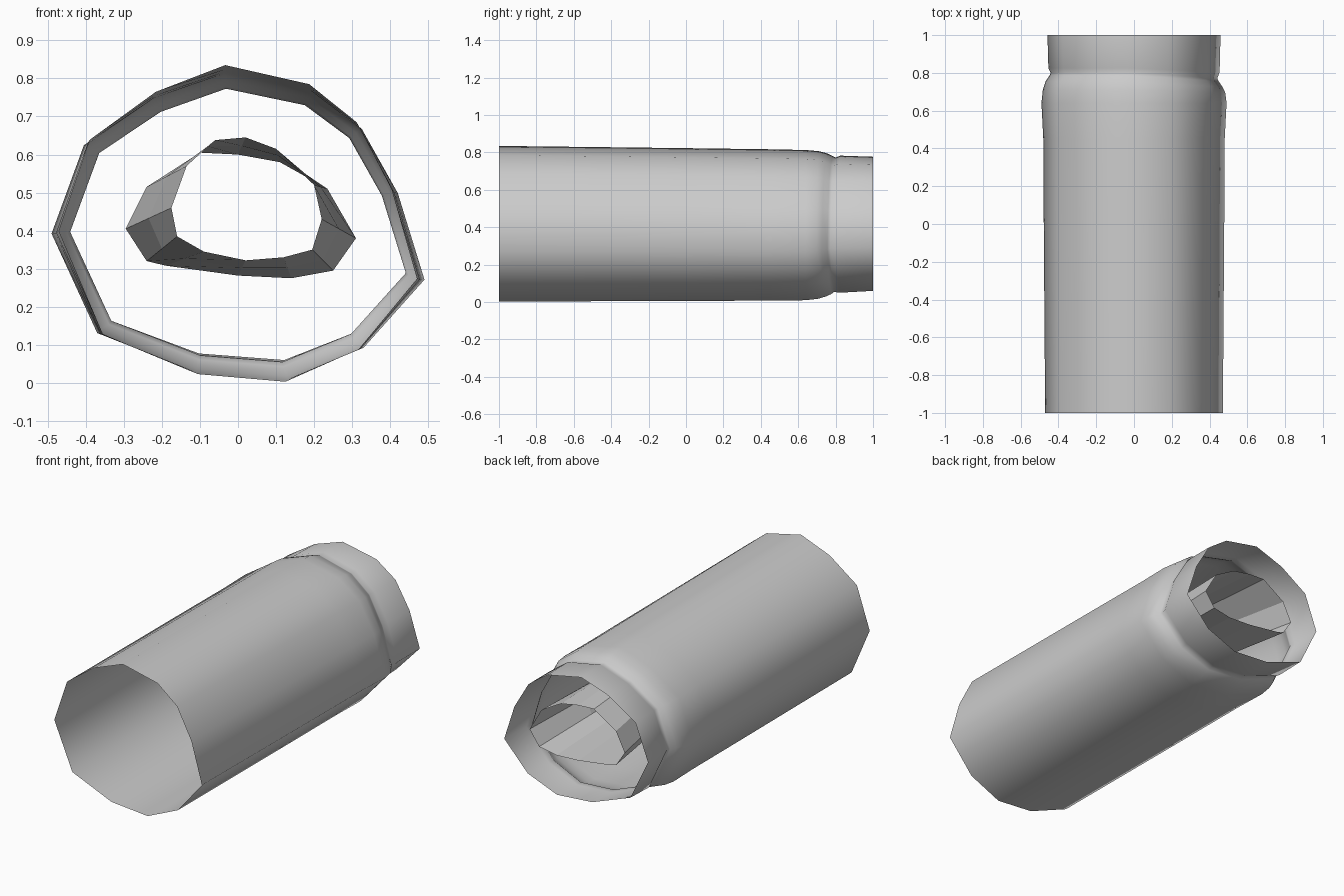
import bpy
import bmesh

cube = bpy.data.objects.get("Cube")
if cube:
    bpy.data.objects.remove(cube)

# One grey material for everything
grey = bpy.data.materials.new("plain grey")
grey.use_nodes = True
grey.diffuse_color = (0.6, 0.6, 0.6, 1)
grey.node_tree.nodes["Principled BSDF"].inputs["Base Color"].default_value = grey.diffuse_color


def loft(name, loops, smooth):
    """Open shell bridging equal-length loops of (x, y, z) points."""
    bm = bmesh.new()
    rows = [[bm.verts.new(p) for p in loop] for loop in loops]
    for a, b in zip(rows, rows[1:]):
        n = len(a)
        for i in range(n):
            j = (i + 1) % n
            bm.faces.new((a[i], a[j], b[j], b[i]))
    for face in bm.faces:
        face.smooth = smooth
    mesh = bpy.data.meshes.new(name)
    bm.to_mesh(mesh)
    bm.free()
    mesh.materials.append(grey)
    obj = bpy.data.objects.new(name, mesh)
    bpy.context.collection.objects.link(obj)
    return obj


# Sleeve: uneven twelve-sided outline (x, z), clockwise seen from the front
outline = [(-.035, .835), (.195, .785), (.325, .685), (.42, .51), (.49, .275), (.33, .09),
           (.13, .005), (-.11, .025), (-.37, .13), (-.49, .4), (-.405, .64), (-.225, .765)]

# Ring stations: y, width factor, bottom z, top z, slant of the groove
stations = [(-1, .96, .003, .835, 0), (0, .975, .006, .823, 0), (.45, .98, .008, .817, 0),
            (.64, 1, .01, .813, 0), (.71, .985, .018, .807, .4), (.755, .955, .03, .795, 1),
            (.785, .915, .043, .78, 1), (.8, .9, .055, .773, 1),
            (.825, .925, .05, .783, .7), (1, .935, .06, .777, 0)]


def ring(y, width, low, high, slant):
    return [(x * width, y - .06 * slant * max(0, x),
             low + (z - .005) / .83 * (high - low)) for x, z in outline]


loft("sleeve", [ring(*s) for s in stations], True)

# Core: faceted open tube that widens and sinks toward the back
core_front = [(-.175, .46), (-.135, .57), (-.06, .638), (.02, .645), (.1, .615), (.2, .52),
              (.22, .43), (.195, .35), (.12, .33), (.02, .322), (-.09, .345), (-.16, .385)]
core_back = [(-.295, .405), (-.24, .515), (-.1, .605), (0, .6), (.11, .58), (.235, .51),
             (.31, .38), (.25, .295), (.14, .275), (0, .282), (-.19, .308), (-.24, .32)]


def core_loop(t):
    return [(a[0] + (b[0] - a[0]) * t, .1 + .88 * t, a[1] + (b[1] - a[1]) * t)
            for a, b in zip(core_front, core_back)]


loft("inner_core", [core_loop(t) for t in (0, .5, 1)], False)
